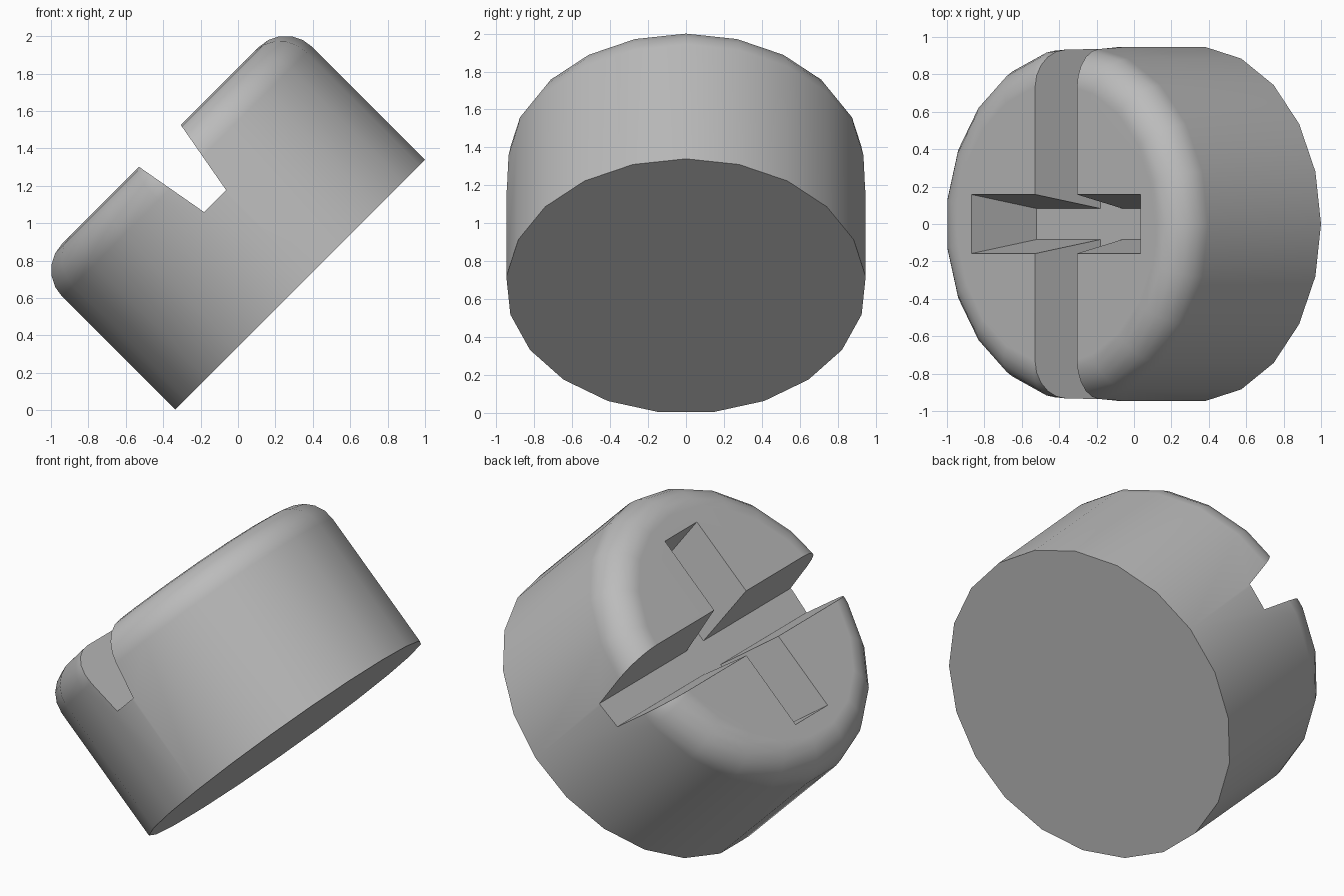
import bpy, bmesh
from math import cos, sin, pi, radians
from mathutils import Matrix

if "Cube" in bpy.data.objects:
    bpy.data.objects.remove(bpy.data.objects["Cube"])

SIDES, RADIUS, HEIGHT, ROUND, STEPS = 21, 0.95, 1.054, 0.2, 5
SLOT_FLOOR = 0.636
TILT = Matrix.Translation((0.328, 0, 0.668)) @ Matrix.Rotation(radians(-45), 4, 'Y')

grey = bpy.data.materials.new("plain grey")
grey.use_nodes = True
colour = (0.5, 0.5, 0.5, 1)
grey.diffuse_color = colour
grey.node_tree.nodes["Principled BSDF"].inputs["Base Color"].default_value = colour


def add_object(name, bm):
    bmesh.ops.recalc_face_normals(bm, faces=bm.faces)
    mesh = bpy.data.meshes.new(name)
    bm.to_mesh(mesh)
    bm.free()
    mesh.materials.append(grey)
    obj = bpy.data.objects.new(name, mesh)
    bpy.context.collection.objects.link(obj)
    obj.matrix_world = TILT
    return obj


def loft(name, rings):
    """Skin a stack of closed rings and cap both ends."""
    bm = bmesh.new()
    rows = [[bm.verts.new(p) for p in ring] for ring in rings]
    n = len(rows[0])
    for a, b in zip(rows, rows[1:]):
        for i in range(n):
            j = (i + 1) % n
            bm.faces.new((a[i], a[j], b[j], b[i]))
    bm.faces.new(rows[0])
    bm.faces.new(rows[-1])
    return add_object(name, bm)


def circle(r, z):
    return [(r * cos(2 * pi * i / SIDES), r * sin(2 * pi * i / SIDES), z) for i in range(SIDES)]


def rectangle(x, y, z):
    return [(-x, -y, z), (x, -y, z), (x, y, z), (-x, y, z)]


def slot_cutter(name, floor, top):
    # Tapered block, carried past the top face along the same slope
    above = [2 * t - f for f, t in zip(floor, top)]
    return loft(name, [rectangle(*floor, SLOT_FLOOR),
                       rectangle(*above, 2 * HEIGHT - SLOT_FLOOR)])


# Head: cylinder with a rounded top rim
profile = [(RADIUS, 0)]
for k in range(STEPS + 1):
    a = pi / 2 * k / STEPS
    profile.append((RADIUS - ROUND + ROUND * cos(a), HEIGHT - ROUND + ROUND * sin(a)))
head = loft("screw_head", [circle(r, z) for r, z in profile])

# Cross recess: one slot right across, one short slot with sloped ends
cutters = [slot_cutter("long_slot_cutter", (0.083, 1.2), (0.158, 1.2)),
           slot_cutter("short_slot_cutter", (0.566, 0.083), (0.64, 0.158))]

bpy.ops.object.select_all(action='DESELECT')
head.select_set(True)
bpy.context.view_layer.objects.active = head
for cutter in cutters:
    mod = head.modifiers.new(cutter.name, 'BOOLEAN')
    mod.operation = 'DIFFERENCE'
    mod.solver = 'EXACT'
    mod.object = cutter
    bpy.ops.object.modifier_apply(modifier=mod.name)
for cutter in cutters:
    bpy.data.objects.remove(cutter)

# Smooth round surfaces, crisp slot edges, flat top
bpy.ops.object.shade_smooth_by_angle(angle=radians(30))
weighted = head.modifiers.new("flat_top_normals", 'WEIGHTED_NORMAL')
weighted.keep_sharp = True
bpy.ops.object.modifier_apply(modifier=weighted.name)
